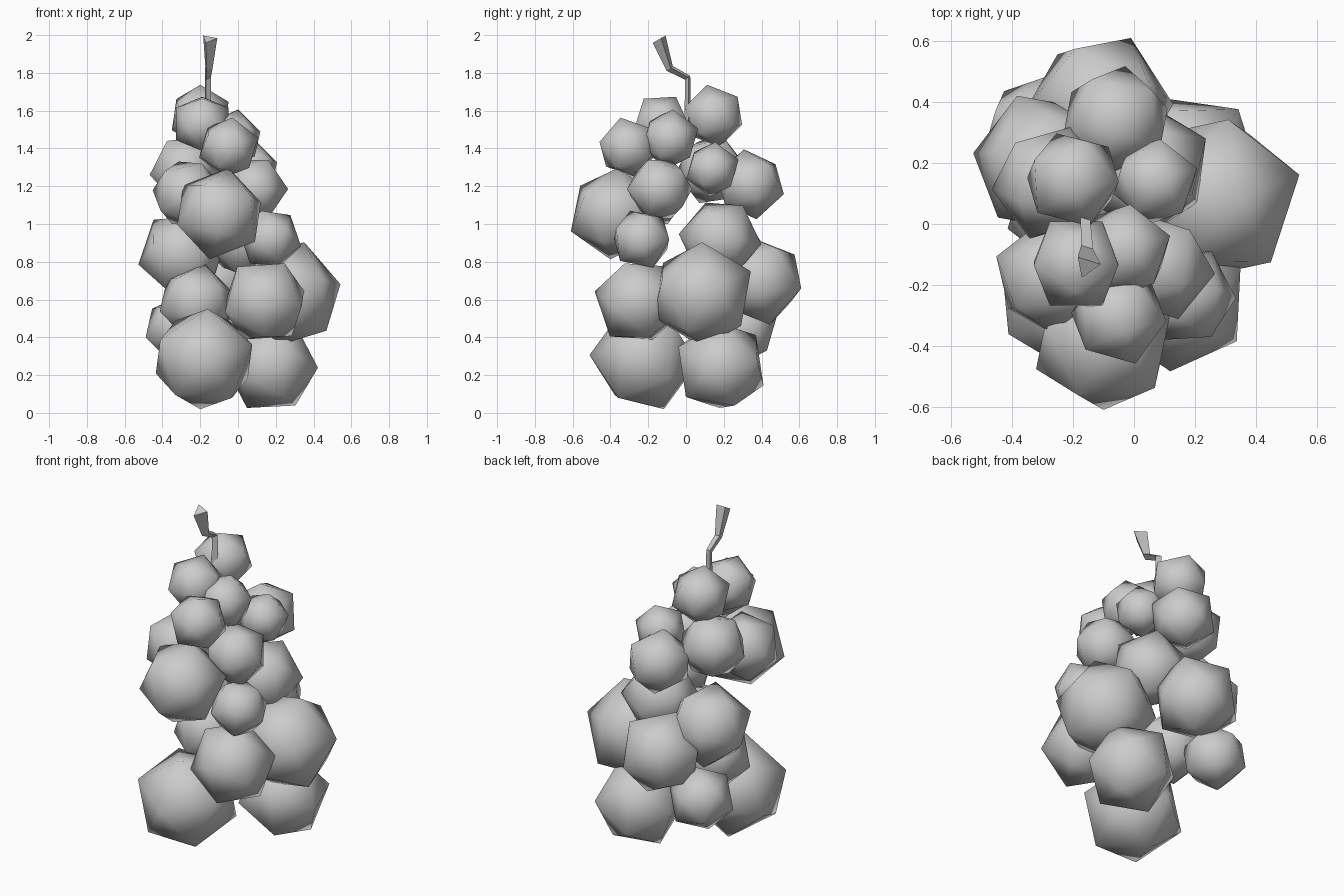
import bpy, bmesh
from math import pi, atan2, cos, sin
from mathutils import Vector, Matrix

if "Cube" in bpy.data.objects:
    bpy.data.objects.remove(bpy.data.objects["Cube"])

grey = bpy.data.materials.new("plain_grey")
grey.use_nodes = True
GREY = (0.6, 0.6, 0.6, 1)
grey.diffuse_color = GREY
grey.node_tree.nodes["Principled BSDF"].inputs["Base Color"].default_value = GREY


def finish(bm, name, smooth):
    mesh = bpy.data.meshes.new(name)
    bmesh.ops.recalc_face_normals(bm, faces=bm.faces)
    for face in bm.faces:
        face.smooth = smooth
    bm.to_mesh(mesh)
    bm.free()
    mesh.materials.append(grey)
    obj = bpy.data.objects.new(name, mesh)
    bpy.context.collection.objects.link(obj)
    return obj


def frame(pole, hint):
    """Rotation with z along the pole and x leaning to the hint."""
    z = Vector(pole).normalized()
    x = Vector(hint)
    x = (x - z * x.dot(z)).normalized()
    return Matrix((x, z.cross(x), z)).transposed()


def grape(name, centre, radius, pole=(0.2, 0.1, 1), hint=(1, 0.3, 0)):
    """Low-poly berry: one corner on the pole, a neighbour toward the hint."""
    bm = bmesh.new()
    bmesh.ops.create_icosphere(bm, subdivisions=1, radius=radius)
    upper = next(v.co for v in bm.verts if 0 < v.co.z < radius * 0.9)
    spin = Matrix.Rotation(-atan2(upper.y, upper.x), 3, "Z")
    bm.transform((frame(pole, hint) @ spin).to_4x4())
    finish(bm, name, True).location = centre


# Bottom tier
grape("grape_bottom_front", (-0.18, -0.225, 0.285), 0.287, (-0.02, 0.11, -0.27), (-0.93, 0.36, -0.2))
grape("grape_bottom_left", (0.175, 0.185, 0.248), 0.256, (-0.5, -0.03, -0.87), (-0.23, 0.84, -0.36))
grape("grape_bottom_back", (-0.315, 0.305, 0.445), 0.188)

# Lower tier
grape("grape_lower_front", (0.14, -0.25, 0.59), 0.24, (-0.02, -0.22, 0.05), (0, -0.18, -0.19))
grape("grape_lower_left", (0.27, 0.085, 0.627), 0.288, (0.25, 0.07, 0.05), (0.12, -0.255, 0.075))
grape("grape_lower_inner", (-0.22, 0.045, 0.587), 0.21)
grape("grape_lower_back", (-0.11, 0.39, 0.7), 0.245, (0.1, 0.22, -0.04), (-0.13, 0.16, 0.18))

# Middle tier
grape("grape_middle_right", (-0.298, 0.2, 0.84), 0.238, (-0.21, 0.03, -0.05), (-0.04, 0.02, 0.23))
grape("grape_middle_back", (0.04, 0.18, 0.92), 0.22, (0.05, 0.13, 0.19), (0, 0.205, -0.02))
grape("grape_middle_small", (0.17, -0.235, 0.92), 0.168, (0.09, 0.155, 0), (0.08, -0.05, 0.15))
grape("grape_middle_front", (-0.1, -0.38, 1.055), 0.248, (0, -0.22, -0.09), (0.195, -0.09, -0.165))

# Upper tier
grape("grape_upper_back", (-0.06, 0.34, 1.21), 0.188, (0.03, 0.17, -0.05), (0.14, 0.12, 0.13))
grape("grape_upper_left", (0.085, -0.14, 1.185), 0.182, (0.155, -0.02, 0), (0.05, -0.17, 0))
grape("grape_upper_front", (-0.27, -0.175, 1.16), 0.195, (0.02, -0.19, 0), (-0.1, -0.1, 0.1))
grape("grape_upper_right", (-0.275, 0.135, 1.285), 0.195, (-0.13, 0.15, 0.1), (-0.1, -0.1, 0.17))
grape("grape_upper_small", (0.07, 0.14, 1.29), 0.148)

# Top tier
grape("grape_top_front", (-0.05, -0.305, 1.405), 0.165, (0.02, -0.04, 0.15), (0.14, 0, 0))
grape("grape_top_inner", (-0.03, -0.085, 1.45), 0.16)
grape("grape_top_right", (-0.19, -0.13, 1.53), 0.163, (0, 0.07, 0.13), (0, -0.085, 0.13))
grape("grape_top_back", (-0.2, 0.145, 1.572), 0.168, (0, -0.03, 0.15), (0.18, 0, 0.05))

# Bent three-sided stem with a flared end: position, radius, direction
stations = [
    ((-0.163, 0.01, 1.5), 0.02, (0, 0, 1)),
    ((-0.163, 0.01, 1.775), 0.02, (0, -0.6, 0.8)),
    ((-0.158, -0.085, 1.825), 0.024, (0, -0.6, 0.8)),
    ((-0.155, -0.139, 1.98), 0.046, (0, -0.5, 0.87)),
]
bm = bmesh.new()
rings = []
for centre, radius, along in stations:
    turn = frame(along, (1, 0.2, 0))
    angles = [2 * pi * k / 3 for k in range(3)]
    rings.append([bm.verts.new(Vector(centre) + turn @ Vector((radius * cos(a), radius * sin(a), 0)))
                  for a in angles])
for low, high in zip(rings, rings[1:]):
    for i in range(3):
        j = (i + 1) % 3
        bm.faces.new((low[i], low[j], high[j], high[i]))
bm.faces.new(rings[0][::-1])
bm.faces.new(rings[-1])
finish(bm, "stem", False)
